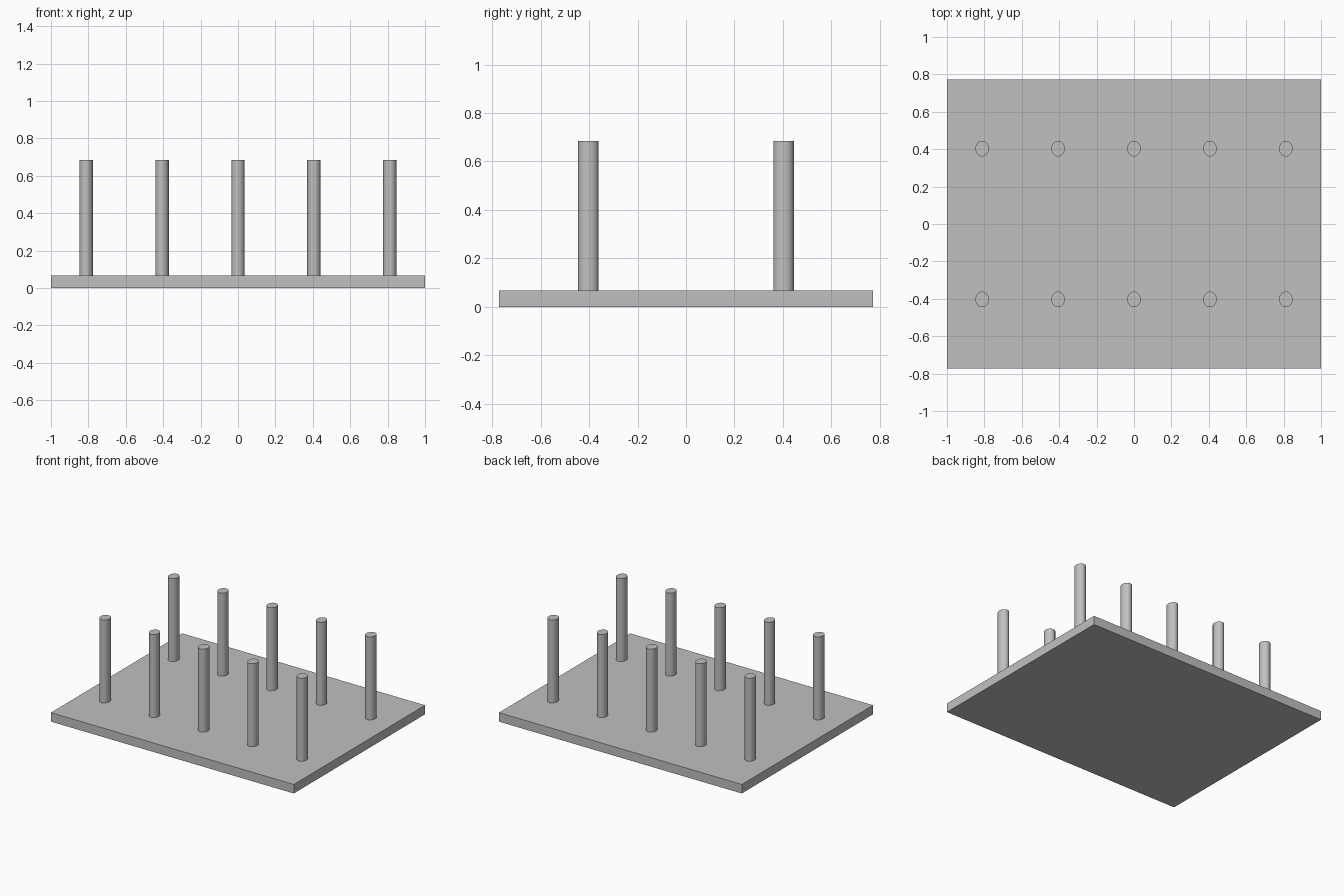
import bpy
import math

if "Cube" in bpy.data.objects:
    bpy.data.objects.remove(bpy.data.objects["Cube"], do_unlink=True)

# Single grey material
GREY = (0.53, 0.53, 0.53, 1.0)
grey = bpy.data.materials.new("grey")
grey.use_nodes = True
grey.diffuse_color = GREY
bsdf = next(n for n in grey.node_tree.nodes if n.type == 'BSDF_PRINCIPLED')
bsdf.inputs["Base Color"].default_value = GREY

PLATE_X, PLATE_Y, PLATE_TOP = 2.0, 1.544, 0.067
PEG_RX, PEG_RY, PEG_TOP = 0.036, 0.042, 0.685
COLUMN_STEP, ROW_Y = 0.406, 0.403


def finish(name, scale):
    """Name the active object, apply its size and colour it."""
    obj = bpy.context.object
    obj.name = obj.data.name = name
    obj.scale = scale
    bpy.ops.object.transform_apply(location=False, rotation=False, scale=True)
    obj.data.materials.append(grey)
    return obj


# Flat base plate
bpy.ops.mesh.primitive_cube_add(size=1, location=(0, 0, PLATE_TOP / 2))
finish("base_plate", (PLATE_X, PLATE_Y, PLATE_TOP))

# Two rows of five slightly oval pegs standing on the plate
height = PEG_TOP - PLATE_TOP
for row, y in (("front", -ROW_Y), ("back", ROW_Y)):
    for i in range(5):
        bpy.ops.mesh.primitive_cylinder_add(
            vertices=32, radius=1, depth=1,
            location=((i - 2) * COLUMN_STEP, y, PLATE_TOP + height / 2))
        finish(f"{row}_peg_{i + 1}", (PEG_RX, PEG_RY, height))
        bpy.ops.object.shade_smooth_by_angle(angle=math.radians(30))
